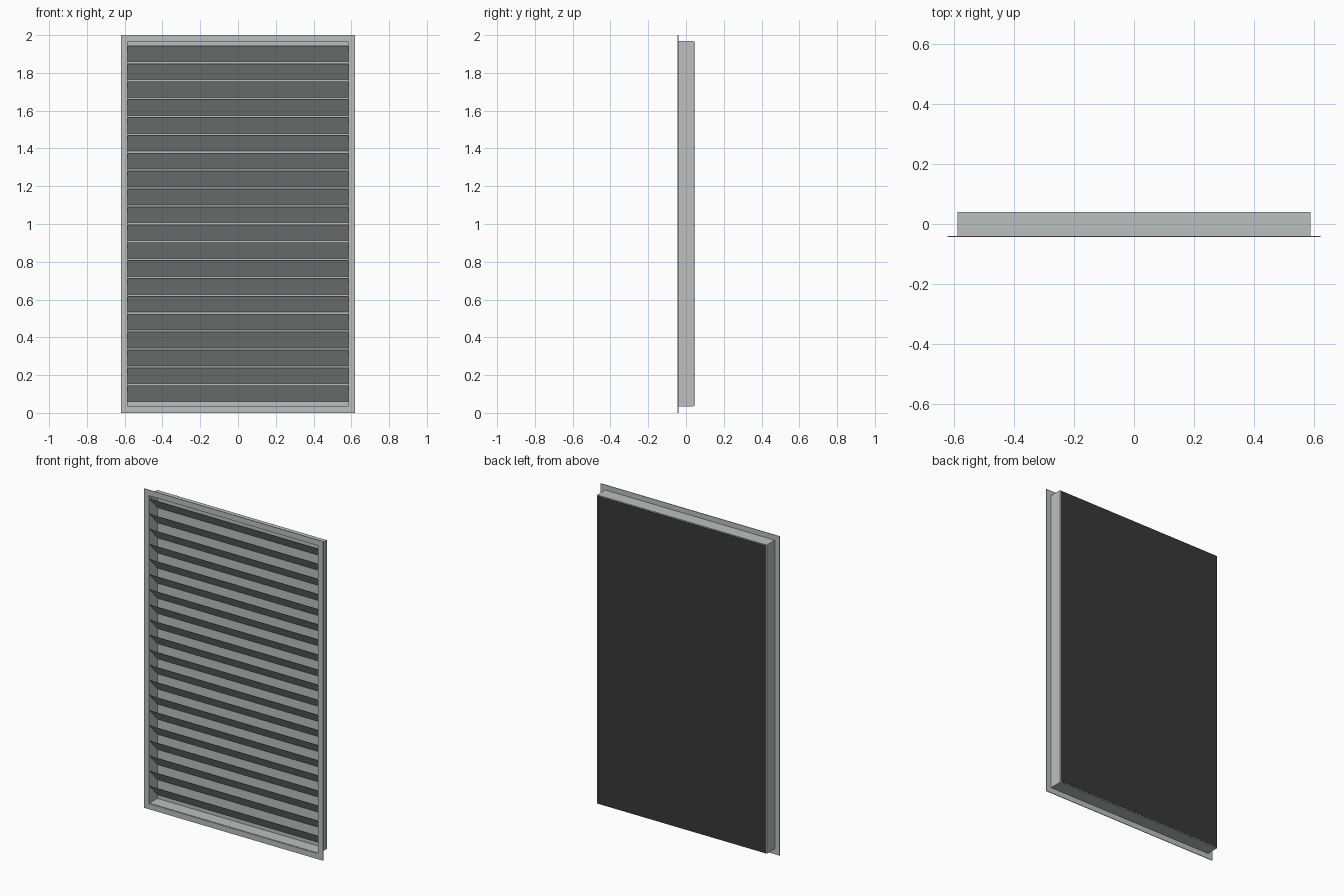
import bpy
import bmesh

cube = bpy.data.objects.get("Cube")
if cube:
    bpy.data.objects.remove(cube, do_unlink=True)


def make_material(name, colour):
    mat = bpy.data.materials.new(name)
    mat.use_nodes = True
    mat.diffuse_color = colour
    bsdf = next(n for n in mat.node_tree.nodes if n.type == 'BSDF_PRINCIPLED')
    bsdf.inputs["Base Color"].default_value = colour
    return mat


GREY = make_material("light grey metal", (0.51, 0.53, 0.525, 1))
DARK = make_material("dark mesh", (0.04, 0.04, 0.04, 1))


def extrude_profile(name, profile, axis, low, high, mat):
    """Prism: the profile lies in the two axes other than the extrusion axis."""
    bm = bmesh.new()

    def place(p, t):
        co = list(p)
        co.insert(axis, t)
        return bm.verts.new(co)

    face = bm.faces.new([place(p, low) for p in profile])
    moved = bmesh.ops.extrude_face_region(bm, geom=[face])
    shift = [0, 0, 0]
    shift[axis] = high - low
    verts = [g for g in moved["geom"] if isinstance(g, bmesh.types.BMVert)]
    bmesh.ops.translate(bm, vec=shift, verts=verts)
    bmesh.ops.recalc_face_normals(bm, faces=bm.faces)
    mesh = bpy.data.meshes.new(name)
    bm.to_mesh(mesh)
    bm.free()
    mesh.materials.append(mat)
    obj = bpy.data.objects.new(name, mesh)
    bpy.context.collection.objects.link(obj)
    return obj


def box(name, x0, x1, y0, y1, z0, z1, mat):
    return extrude_profile(name, [(x0, z0), (x1, z0), (x1, z1), (x0, z1)],
                           1, y0, y1, mat)


def ring(name, half_w, z0, z1, border, y0, y1):
    """Rectangular frame of four butted bars."""
    inner = half_w - border
    for side, s in (("left", 1), ("right", -1)):
        a, b = sorted((s * inner, s * half_w))
        box(f"{side}_{name}", a, b, y0, y1, z0, z1, GREY)
    box(f"bottom_{name}", -inner, inner, y0, y1, z0, z0 + border, GREY)
    box(f"top_{name}", -inner, inner, y0, y1, z1 - border, z1, GREY)


FRONT, LIP, BACK = -0.044, -0.04, 0.04
BODY_W, BODY_LOW, BODY_HIGH, WALL = 0.588, 0.034, 1.968, 0.003

# Front flange, body walls and back panel
ring("flange", 0.62, 0, 2, 0.035, FRONT, LIP)
ring("body_wall", BODY_W, BODY_LOW, BODY_HIGH, WALL, LIP, BACK)
box("back_panel", -BODY_W + WALL, BODY_W - WALL, BACK - 0.002, BACK,
    BODY_LOW + WALL, BODY_HIGH - WALL, GREY)

# Thin dark mesh sheet just behind the body
box("rear_mesh", -0.584, 0.584, 0.043, 0.044, BODY_LOW + WALL,
    BODY_HIGH - WALL, DARK)

# Sloped blades, high at the front and low at the back
COUNT, PITCH, TOP, DROP, THICK = 20, 0.0947, 1.945, 0.086, 0.002
for i in range(COUNT):
    z = TOP - i * PITCH
    profile = [(LIP, z - THICK), (LIP, z),
               (BACK - 0.002, z - DROP + THICK), (BACK - 0.002, z - DROP)]
    extrude_profile(f"blade_{i + 1}", profile, 0, -0.585, 0.585, GREY)
